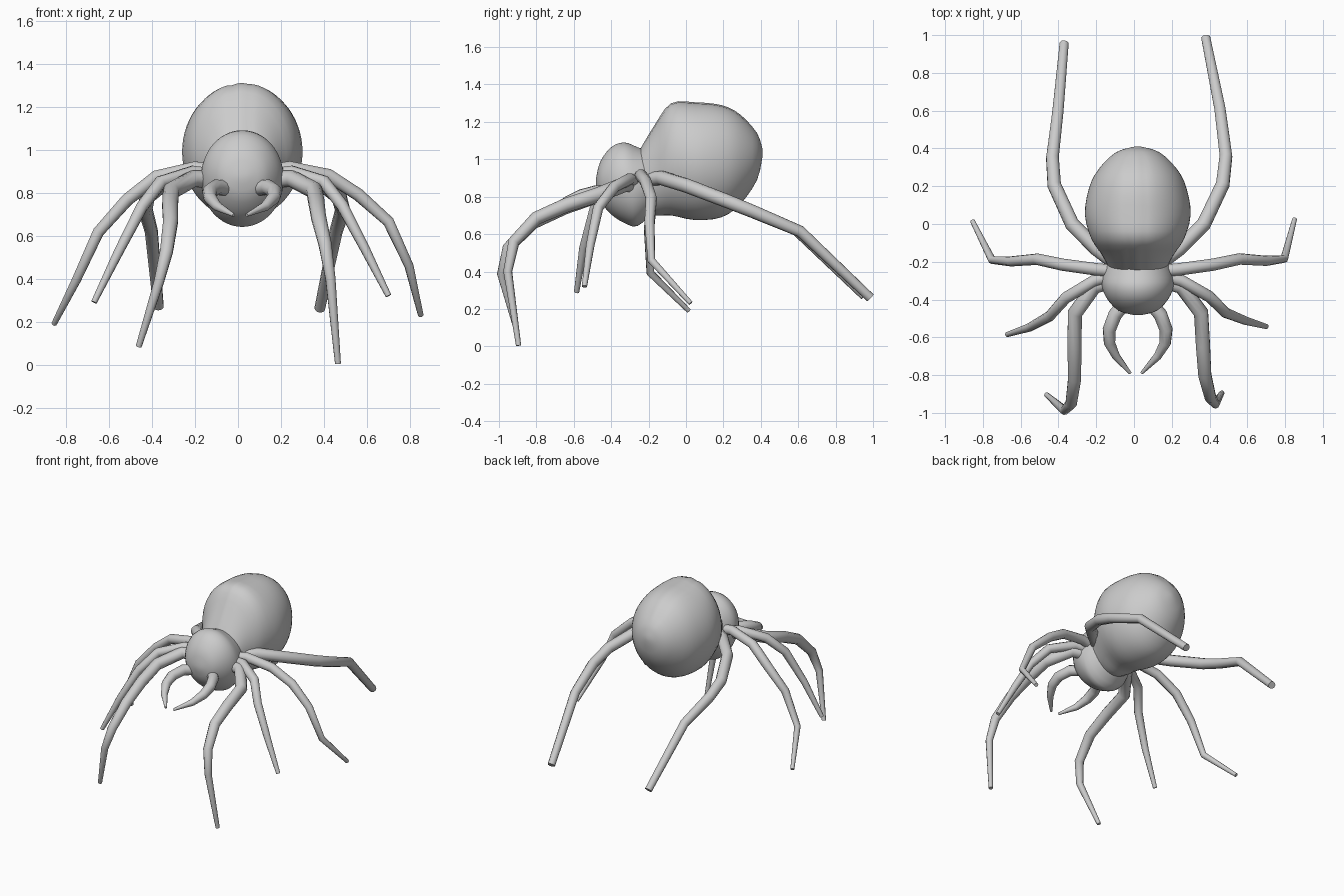
import bpy, bmesh, math
from mathutils import Vector

if "Cube" in bpy.data.objects:
    bpy.data.objects.remove(bpy.data.objects["Cube"])

CX = 0.02   # body axis offset


def smooth(ob, angle):
    bpy.ops.object.select_all(action='DESELECT')
    ob.select_set(True)
    bpy.context.view_layer.objects.active = ob
    bpy.ops.object.shade_smooth_by_angle(angle=math.radians(angle))


def refine(stations, steps=3):
    """Rounded interpolation between stations."""
    s = [Vector(p) for p in stations]
    out = []
    for i in range(len(s) - 1):
        b, c = s[i], s[i + 1]
        m = (c - s[max(i - 1, 0)]) / 2
        n = (s[min(i + 2, len(s) - 1)] - b) / 2
        for k in range(steps):
            t = k / steps
            out.append(b * (2*t**3 - 3*t*t + 1) + m * (t**3 - 2*t*t + t)
                       + c * (3*t*t - 2*t**3) + n * (t**3 - t*t))
    return out + [s[-1]]


def loft(name, stations, sides=64, crease=0.0):
    """Elliptical rings along y: (y, z top, z bottom, half width)."""
    bm = bmesh.new()
    rings = []
    for y, zt, zb, rx in refine(stations):
        ring = []
        for i in range(sides):
            a = 2 * math.pi * i / sides
            x, z = rx * math.cos(a), math.sin(a)
            dent = 0.0
            if z > 0.5 and rx > 0.12:   # long grooves on the back
                dent = crease * (math.exp(-((x + 0.045) / 0.02) ** 2)
                                 + 0.6 * math.exp(-((x - 0.03) / 0.02) ** 2))
            ring.append(bm.verts.new((CX + x, y, (zt + zb) / 2 + z * (zt - zb) / 2 - dent)))
        rings.append(ring)
    for a, b in zip(rings, rings[1:]):
        for i in range(sides):
            j = (i + 1) % sides
            bm.faces.new((a[i], a[j], b[j], b[i]))
    bm.faces.new(rings[0])
    bm.faces.new(rings[-1])
    bmesh.ops.recalc_face_normals(bm, faces=bm.faces)
    me = bpy.data.meshes.new(name)
    bm.to_mesh(me)
    bm.free()
    ob = bpy.data.objects.new(name, me)
    bpy.context.collection.objects.link(ob)
    smooth(ob, 60)


def limb(name, points, thick, tip):
    """Jointed tapering tube through the points."""
    cu = bpy.data.curves.new(name, 'CURVE')
    cu.dimensions = '3D'
    cu.bevel_depth = 1.0
    cu.bevel_resolution = 3
    cu.use_fill_caps = True
    sp = cu.splines.new('POLY')
    n = len(points) - 1
    sp.points.add(n)
    for i, p in enumerate(sp.points):
        p.co = (*points[i], 1)
        p.radius = thick + (tip - thick) * (i / n) ** 3
    ob = bpy.data.objects.new(name, cu)
    bpy.context.collection.objects.link(ob)
    bpy.ops.object.select_all(action='DESELECT')
    ob.select_set(True)
    bpy.context.view_layer.objects.active = ob
    bpy.ops.object.convert(target='MESH')
    smooth(bpy.context.object, 50)


def limb_pair(name, points, thick, tip, shift=(0, 0, 0), bend=(0, 0, 0)):
    """Right limb and its mirror image, re-posed by a tip shift and a knee bend."""
    limb(name + "_right", points, thick, tip)
    left = []
    for i, (x, y, z) in enumerate(points):
        t = (i / (len(points) - 1)) ** 3
        left.append(Vector((2 * CX - x, y, z)) + Vector(shift) * t
                    + Vector(bend) * math.sin(math.pi * t))
    limb(name + "_left", left, thick, tip)


# Head and thorax
loft("head", [
    (-0.482, 0.89, 0.86, 0.02), (-0.46, 0.985, 0.78, 0.10), (-0.40, 1.065, 0.705, 0.16),
    (-0.33, 1.09, 0.66, 0.19), (-0.26, 1.065, 0.643, 0.187), (-0.17, 1.03, 0.72, 0.15)])

# Abdomen
loft("abdomen", [
    (-0.26, 1.03, 0.73, 0.14), (-0.17, 1.18, 0.70, 0.185), (-0.08, 1.30, 0.70, 0.245),
    (0.05, 1.305, 0.675, 0.28), (0.19, 1.29, 0.69, 0.258), (0.29, 1.24, 0.76, 0.208),
    (0.38, 1.14, 0.89, 0.115), (0.41, 1.05, 1.02, 0.015)], crease=0.007)

# Legs
limb_pair("back_leg", [
    (0.12, -0.22, 0.89), (0.24, -0.13, 0.90), (0.37, 0.0, 0.86), (0.47, 0.21, 0.78),
    (0.487, 0.36, 0.72), (0.455, 0.61, 0.615), (0.38, 0.985, 0.26)],
    0.039, 0.025, (-0.03, -0.03, 0.01), (0.03, 0, 0))
limb_pair("side_leg", [
    (0.14, -0.25, 0.90), (0.24, -0.24, 0.915), (0.42, -0.215, 0.88), (0.56, -0.185, 0.79),
    (0.70, -0.195, 0.665), (0.795, -0.185, 0.46), (0.85, 0.025, 0.23)],
    0.033, 0.013, (-0.045, -0.01, -0.04), (0.03, 0, -0.045))
limb_pair("middle_leg", [
    (0.14, -0.27, 0.88), (0.25, -0.30, 0.895), (0.40, -0.385, 0.85), (0.485, -0.47, 0.74),
    (0.59, -0.512, 0.54), (0.70, -0.543, 0.32)],
    0.032, 0.014, (-0.01, -0.042, -0.03), (0, -0.015, 0))
limb_pair("front_leg", [
    (0.15, -0.30, 0.86), (0.25, -0.33, 0.865), (0.355, -0.47, 0.81), (0.365, -0.64, 0.755),
    (0.375, -0.80, 0.685), (0.405, -0.92, 0.56), (0.43, -0.953, 0.40), (0.465, -0.895, 0.004)],
    0.041, 0.014, (-0.037, -0.01, 0.08), (0.05, -0.03, -0.07))

# Feelers beside the mouth
limb_pair("feeler", [
    (0.09, -0.42, 0.82), (0.14, -0.48, 0.825), (0.17, -0.56, 0.805), (0.165, -0.63, 0.775),
    (0.125, -0.70, 0.735), (0.04, -0.79, 0.695)], 0.037, 0.008, (-0.02, 0, 0))
